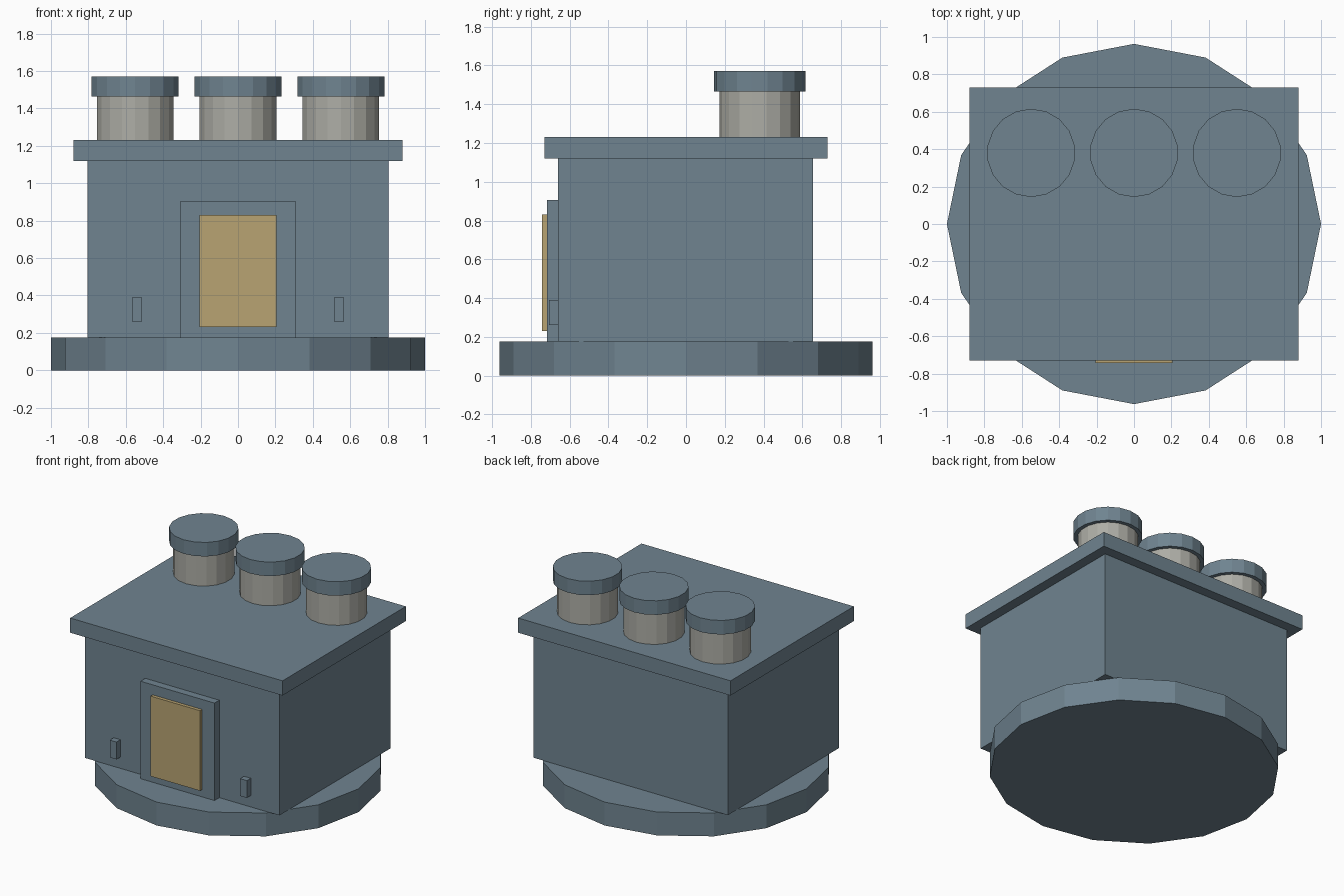
import bpy
import math
from mathutils import Matrix

cube = bpy.data.objects.get("Cube")
if cube:
    bpy.data.objects.remove(cube, do_unlink=True)


def make_material(name, rgb):
    mat = bpy.data.materials.new(name)
    mat.use_nodes = True
    colour = (*rgb, 1.0)
    mat.diffuse_color = colour
    mat.node_tree.nodes["Principled BSDF"].inputs["Base Color"].default_value = colour
    return mat


slate = make_material("slate blue", (0.16, 0.23, 0.28))
stone = make_material("pale stone", (0.42, 0.42, 0.38))
ochre = make_material("ochre", (0.48, 0.37, 0.17))


def finish(name, mat):
    obj = bpy.context.object
    obj.name = name
    obj.data.name = name
    obj.data.materials.append(mat)
    return obj


def box(name, mat, x, y, z):
    """Box spanning the given (low, high) ranges."""
    ranges = (x, y, z)
    bpy.ops.mesh.primitive_cube_add(size=1, location=[(a + b) / 2 for a, b in ranges])
    obj = finish(name, mat)
    obj.data.transform(Matrix.Diagonal([b - a for a, b in ranges] + [1]))
    return obj


def drum(name, mat, sides, radius, x, y, z, squash=1.0, turn=0.0):
    """Flat-sided cylinder spanning the z range."""
    bpy.ops.mesh.primitive_cylinder_add(vertices=sides, radius=radius, depth=z[1] - z[0],
                                        location=(x, y, sum(z) / 2))
    obj = finish(name, mat)
    obj.data.transform(Matrix.Diagonal((1, squash, 1, 1)) @ Matrix.Rotation(turn, 4, "Z"))
    return obj


# Foundation and house
drum("foundation", slate, 16, 1.0, 0, 0, (0, 0.175), squash=0.963)
box("walls", slate, (-0.805, 0.805), (-0.66, 0.655), (0.175, 1.12))
box("roof_slab", slate, (-0.88, 0.88), (-0.73, 0.73), (1.12, 1.23))

# Doorway
box("door_frame", slate, (-0.307, 0.307), (-0.717, -0.66), (0.175, 0.905))
box("door", ochre, (-0.205, 0.205), (-0.742, -0.717), (0.23, 0.83))

# Small wall blocks either side of the door
for side, x in (("right", -0.54), ("left", 0.54)):
    box("wall_block_" + side, slate, (x - 0.028, x + 0.028), (-0.707, -0.66), (0.26, 0.39))

# Row of three chimneys with caps
for side, x in (("right", -0.55), ("middle", 0), ("left", 0.55)):
    drum("chimney_" + side, stone, 18, 0.208, x, 0.38, (1.23, 1.47))
    drum("chimney_cap_" + side, slate, 18, 0.236, x, 0.38, (1.465, 1.57))
